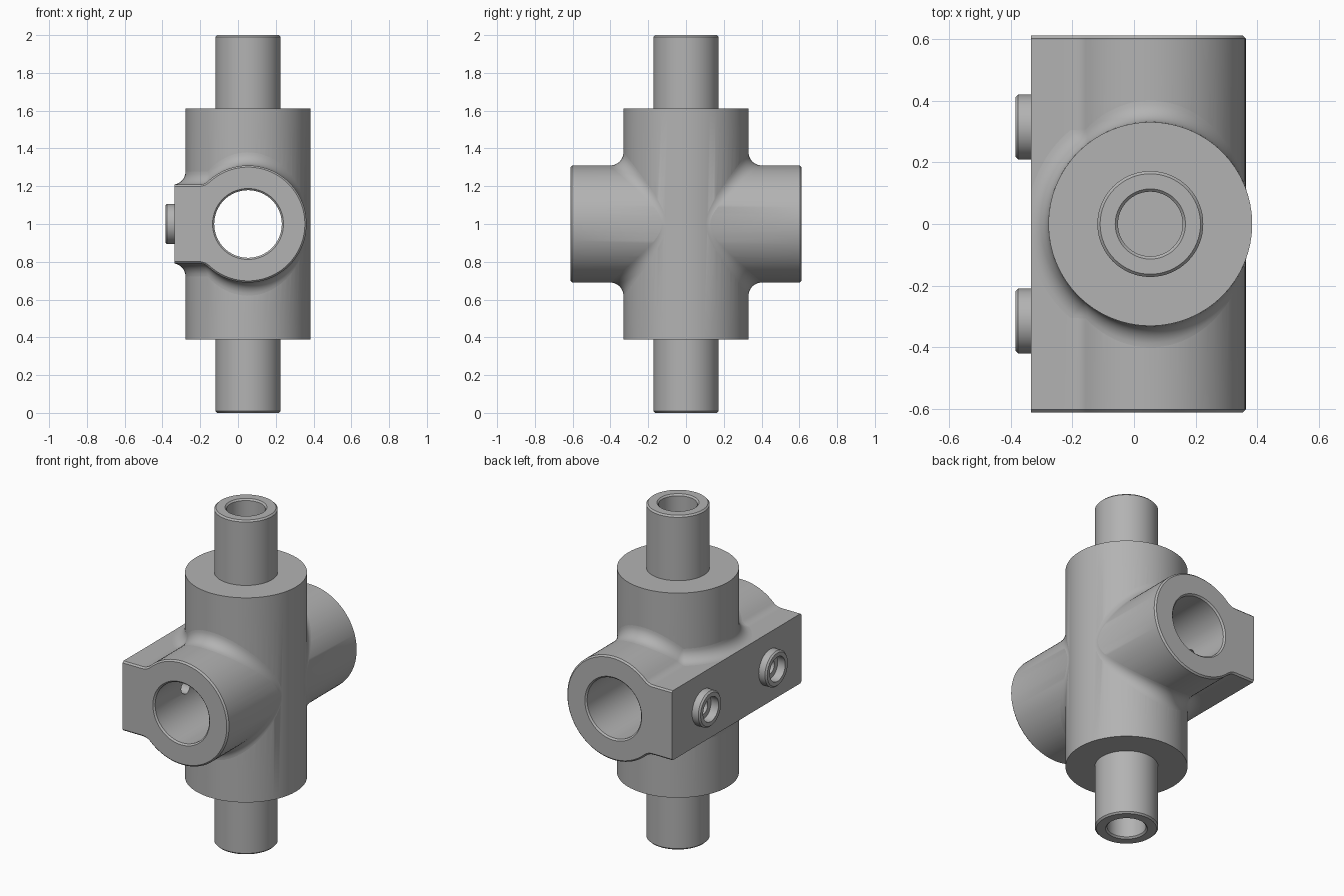
import bpy, bmesh, math
from mathutils import Vector

if "Cube" in bpy.data.objects:
    bpy.data.objects.remove(bpy.data.objects["Cube"], do_unlink=True)

CX, CZ = 0.053, 1.0          # axis of the body, height of the cross tube
BODY_R, TUBE_R = 0.331, 0.31
HALF = 0.612                 # half length of body and of cross tube
BLOCK_X, BLOCK_H = -0.335, 0.208
FILLET, BLEND = 0.075, 0.07  # block-to-tube fillet, tube-to-body fillet
CH = 0.009                   # edge chamfer
SEG = 64

metal = bpy.data.materials.new("grey metal")
metal.use_nodes = True
GREY = (0.45, 0.45, 0.45, 1)
metal.diffuse_color = GREY
metal.node_tree.nodes["Principled BSDF"].inputs["Base Color"].default_value = GREY


def add_object(name, bm):
    mesh = bpy.data.meshes.new(name)
    bm.to_mesh(mesh)
    bm.free()
    mesh.materials.append(metal)
    obj = bpy.data.objects.new(name, mesh)
    bpy.context.collection.objects.link(obj)
    return obj


def loft(name, rings):
    """Closed solid through rings of points with flat end caps."""
    bm = bmesh.new()
    loops = [[bm.verts.new(p) for p in ring] for ring in rings]
    n = len(loops[0])
    for a, b in zip(loops, loops[1:]):
        for i in range(n):
            j = (i + 1) % n
            bm.faces.new((a[i], a[j], b[j], b[i]))
    bm.faces.new(loops[0])
    bm.faces.new(loops[-1])
    bmesh.ops.recalc_face_normals(bm, faces=bm.faces)
    return add_object(name, bm)


def lathe(name, profile, origin, axis):
    """Turned solid: profile holds (radius, distance along axis)."""
    turn = Vector(axis).to_track_quat('Z', 'Y')
    rings = []
    for r, t in profile:
        ring = []
        for i in range(SEG):
            a = 2 * math.pi * i / SEG
            ring.append(turn @ Vector((r * math.cos(a), r * math.sin(a), t)) + Vector(origin))
        rings.append(ring)
    return loft(name, rings)


def combine(target, other, operation):
    mod = target.modifiers.new(operation.lower(), 'BOOLEAN')
    mod.operation, mod.solver, mod.object = operation, 'EXACT', other
    bpy.context.view_layer.objects.active = target
    bpy.ops.object.modifier_apply(modifier=mod.name)
    bpy.data.objects.remove(other, do_unlink=True)


def tube_outline():
    """Cross tube section from block top, round the tube, to block bottom: (x, z, nx, nz)."""
    dx = math.sqrt((TUBE_R + FILLET) ** 2 - (BLOCK_H + FILLET) ** 2)
    reach = BODY_R + BLEND
    stop = math.acos(dx / reach)
    half = []
    for i in range(12):                                   # flat top of block
        half.append((-reach * math.cos(stop * i / 12), BLOCK_H, 0, 1))
    join = math.atan2(BLOCK_H + FILLET, -dx)
    for i in range(8):                                    # concave fillet
        a = -math.pi / 2 + (join - math.pi / 2) * i / 8
        c, s = math.cos(a), math.sin(a)
        half.append((-dx + FILLET * c, BLOCK_H + FILLET + FILLET * s, -c, -s))
    for i in range(32):                                   # tube arc
        a = join * (1 - i / 32)
        c, s = math.cos(a), math.sin(a)
        half.append((TUBE_R * c, TUBE_R * s, c, s))
    lower = [(x, -z, nx, -nz) for x, z, nx, nz in reversed(half)]
    return half + [(TUBE_R, 0, 1, 0)] + lower


outline = tube_outline()


def tube_ring(y, inset):
    return [(max(CX + x - inset * nx, BLOCK_X), y, CZ + z - inset * nz)
            for x, z, nx, nz in outline if CX + x > BLOCK_X] 


def section(y, inset):
    ring = tube_ring(y, inset)
    first, last = ring[0], ring[-1]
    return [(BLOCK_X, y, first[2])] + ring + [(BLOCK_X, y, last[2])]


# Upright body, cross tube with flat block, and the two end stems
body = lathe("valve_body", [(BODY_R, -HALF), (BODY_R, HALF)], (CX, 0, CZ), (0, 0, 1))
tube = loft("cross_tube", [section(-HALF, CH), section(-HALF + CH, 0),
                           section(HALF - CH, 0), section(HALF, CH)])
combine(body, tube, 'UNION')
STEM_R = 0.172
stem = lathe("stem", [(STEM_R - CH, -1), (STEM_R, -1 + CH), (STEM_R, 1 - CH),
                      (STEM_R - CH, 1)], (CX, 0, CZ), (0, 0, 1))
combine(body, stem, 'UNION')

# Side bosses on the block face
BOSS_R, BOSS_X, BOSS_Y = 0.106, -0.385, 0.315
for side in (-1, 1):
    boss = lathe("boss", [(BOSS_R - CH, 0), (BOSS_R, CH), (BOSS_R, 0.1)],
                 (BOSS_X, side * BOSS_Y, CZ), (1, 0, 0))
    combine(body, boss, 'UNION')

# Through bore of the cross tube with chamfered mouths
BORE = 0.179
bore = lathe("bore", [(BORE + 2 * CH, -HALF - CH), (BORE, -HALF + CH),
                      (BORE, HALF - CH), (BORE + 2 * CH, HALF + CH)], (CX, 0, CZ), (0, 1, 0))
combine(body, bore, 'DIFFERENCE')

# Blind stem bores and stepped boss holes
for side in (-1, 1):
    hole = lathe("stem_bore", [(0.105 + 2 * CH, -CH), (0.105, CH), (0.105, 0.4)],
                 (CX, 0, CZ + side), (0, 0, -side))
    combine(body, hole, 'DIFFERENCE')
    port = lathe("port", [(0.073, -0.02), (0.073, 0.05), (0.042, 0.05), (0.042, 0.3)],
                 (BOSS_X, side * BOSS_Y, CZ), (1, 0, 0))
    combine(body, port, 'DIFFERENCE')

# Rounded blend between body and cross tube, swept by a rolling ball
STEPS = 8
bm = bmesh.new()
for side in (-1, 1):
    previous = None
    for x, z, nx, nz in outline:
        bx, bz = x + BLEND * nx, z + BLEND * nz
        by = side * math.sqrt(max(0, (BODY_R + BLEND) ** 2 - bx * bx))
        ball = Vector((bx, by, bz))
        to_tube = Vector((-nx, 0, -nz))
        to_body = Vector((-bx, -by, 0)).normalized()
        angle = to_tube.angle(to_body)
        row = []
        for k in range(STEPS + 1):
            f = k / STEPS
            d = to_tube * math.sin((1 - f) * angle) + to_body * math.sin(f * angle)
            row.append(bm.verts.new(ball + d / math.sin(angle) * BLEND + Vector((CX, 0, CZ))))
        if previous:
            centre = ball + Vector((CX, 0, CZ))
            for k in range(STEPS):
                face = bm.faces.new((previous[k], row[k], row[k + 1], previous[k + 1]))
                face.normal_update()
                if face.normal.dot(centre - face.calc_center_median()) < 0:
                    face.normal_flip()
        previous = row
bmesh.ops.remove_doubles(bm, verts=bm.verts, dist=0.0001)
bmesh.ops.bisect_plane(bm, geom=bm.verts[:] + bm.edges[:] + bm.faces[:],
                       plane_co=(BLOCK_X, 0, 0), plane_no=(-1, 0, 0), clear_outer=True)
blend = add_object("body_blend", bm)

bpy.ops.object.select_all(action='DESELECT')
for obj in (body, blend):
    obj.select_set(True)
bpy.context.view_layer.objects.active = body
bpy.ops.object.shade_smooth_by_angle(angle=math.radians(30))
